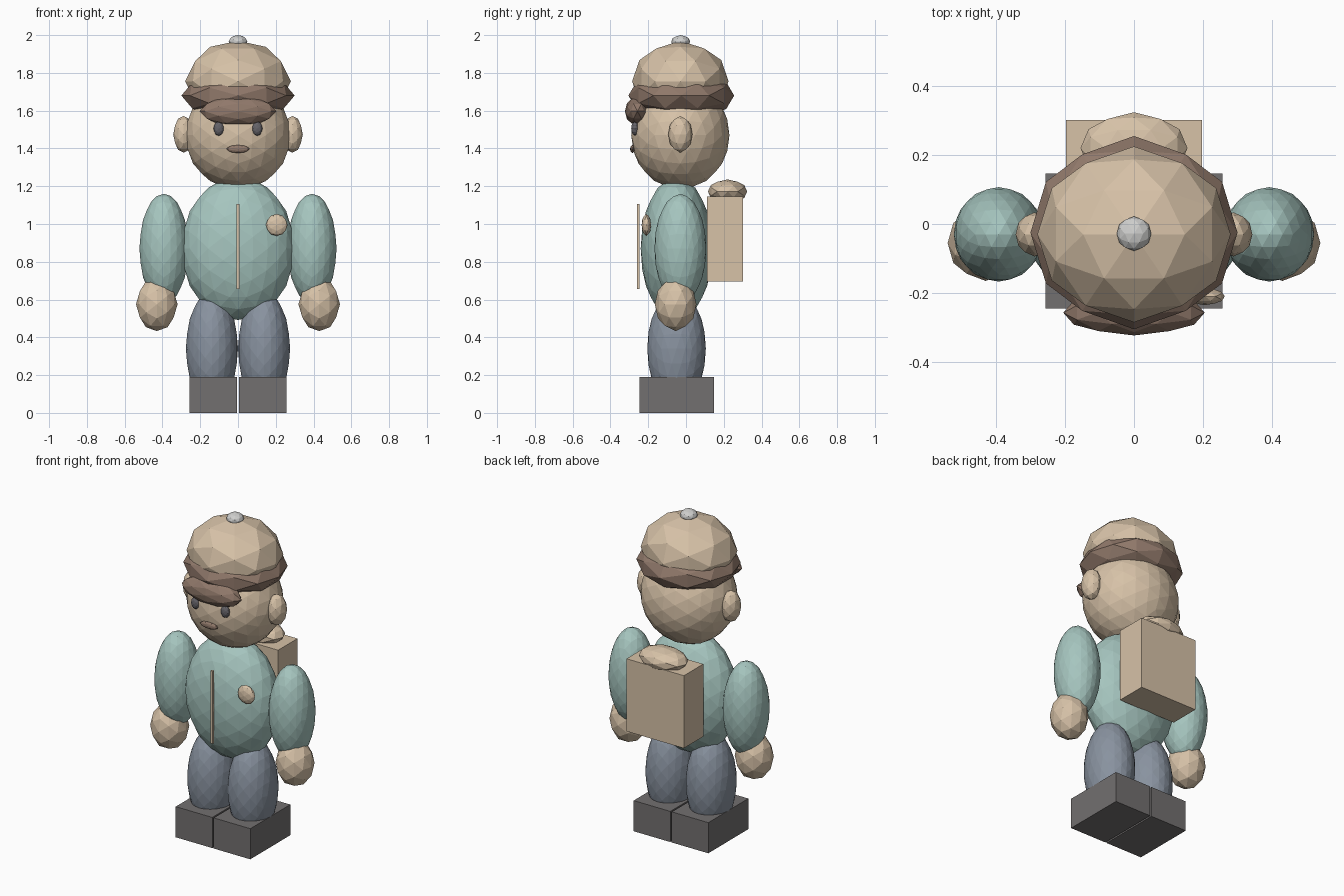
import bpy
import bmesh
import math
from mathutils import Matrix, Vector

cube = bpy.data.objects.get("Cube")
if cube:
    bpy.data.objects.remove(cube, do_unlink=True)


def material(name, r, g, b):
    m = bpy.data.materials.new(name)
    m.use_nodes = True
    m.diffuse_color = (r, g, b, 1)
    shader = next(n for n in m.node_tree.nodes if n.type == "BSDF_PRINCIPLED")
    shader.inputs["Base Color"].default_value = (r, g, b, 1)
    return m


tan = material("tan", 0.68, 0.54, 0.39)
brown = material("brown", 0.28, 0.19, 0.145)
teal = material("teal", 0.38, 0.56, 0.52)
slate = material("slate_blue", 0.25, 0.29, 0.35)
charcoal = material("charcoal", 0.17, 0.16, 0.16)
eye_grey = material("eye_grey", 0.13, 0.125, 0.14)
silver = material("silver", 0.62, 0.62, 0.61)

# Turns a two-fold axis of the icosphere upright, so it is symmetric in x, y and z
UPRIGHT = Matrix.Rotation(-math.atan(2 / (1 + math.sqrt(5))), 3, "Y")


def finish(name, bm, center, size, mat):
    bmesh.ops.scale(bm, vec=Vector(size), verts=bm.verts)
    mesh = bpy.data.meshes.new(name)
    bm.to_mesh(mesh)
    bm.free()
    mesh.materials.append(mat)
    ob = bpy.data.objects.new(name, mesh)
    ob.location = center
    bpy.context.collection.objects.link(ob)
    return ob


def ball(name, center, radii, mat, detail=2):
    bm = bmesh.new()
    bmesh.ops.create_icosphere(bm, subdivisions=detail, radius=1)
    bmesh.ops.rotate(bm, matrix=UPRIGHT, verts=bm.verts)
    return finish(name, bm, center, radii, mat)


def box(name, low, high, mat):
    low, high = Vector(low), Vector(high)
    bm = bmesh.new()
    bmesh.ops.create_cube(bm, size=1)
    return finish(name, bm, (low + high) / 2, high - low, mat)


# Body
ball("torso", (0, -0.05, 0.87), (0.30, 0.19, 0.378), teal, 3)
box("jacket_zip", (-0.008, -0.26, 0.655), (0.008, -0.245, 1.105), tan)
ball("chest_badge", (0.205, -0.21, 0.995), (0.058, 0.025, 0.058), tan)

# Head and face
ball("head", (0, -0.03, 1.47), (0.28, 0.26, 0.285), tan, 3)
ball("mouth", (0, -0.283, 1.397), (0.062, 0.013, 0.021), brown)

# Paired parts
for side, s in (("left", 1), ("right", -1)):
    ball(side + "_arm", (s * 0.392, -0.03, 0.87), (0.13, 0.137, 0.29), teal, 3)
    ball(side + "_hand", (s * 0.43, -0.055, 0.575), (0.11, 0.11, 0.142), tan)
    ball(side + "_leg", (s * 0.138, -0.05, 0.34), (0.138, 0.155, 0.30), slate, 3)
    shoe_x = sorted((s * 0.005, s * 0.256))
    box(side + "_shoe", (shoe_x[0], -0.245, 0), (shoe_x[1], 0.147, 0.19), charcoal)
    ball(side + "_ear", (s * 0.288, -0.03, 1.475), (0.055, 0.064, 0.097), tan)
    ball(side + "_eye", (s * 0.102, -0.27, 1.505), (0.028, 0.02, 0.038), eye_grey)

# Hat
ball("hat_crown", (0, -0.03, 1.755), (0.28, 0.255, 0.215), tan)
ball("hat_band", (0, -0.025, 1.68), (0.30, 0.28, 0.135), brown)
ball("hat_visor", (0, -0.257, 1.597), (0.205, 0.066, 0.078), brown)
ball("hat_button", (0, -0.028, 1.965), (0.05, 0.05, 0.035), silver)

# Backpack
box("backpack", (-0.197, 0.112, 0.695), (0.197, 0.302, 1.145), tan)
ball("backpack_roll", (0, 0.22, 1.172), (0.155, 0.104, 0.064), tan)
